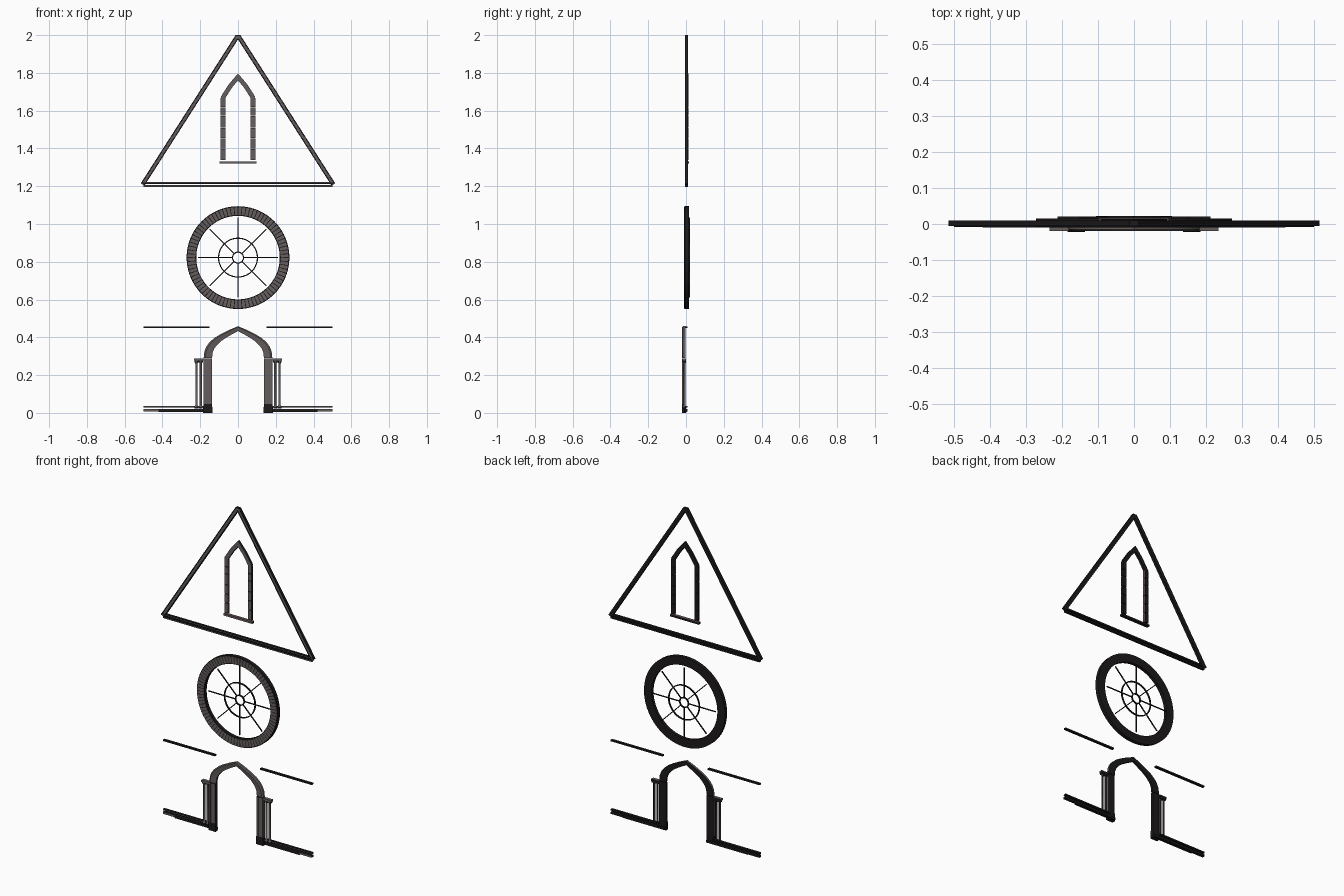
import bpy, bmesh, math
from mathutils import Vector

if "Cube" in bpy.data.objects:
    bpy.data.objects.remove(bpy.data.objects["Cube"])


def material(name, color):
    m = bpy.data.materials.new(name)
    m.diffuse_color = (*color, 1)
    m.use_nodes = True
    m.node_tree.nodes["Principled BSDF"].inputs["Base Color"].default_value = m.diffuse_color
    return m


black = material("blackened_stone", (0.012, 0.010, 0.010))
grey = material("grey_stone", (0.13, 0.112, 0.111))
brown = material("brown_stone", (0.13, 0.088, 0.082))


def finish(name, bm, paint=None, smooth=False):
    """Store the mesh; paint(normal, centre) gives 0 black, 1 grey or 2 brown."""
    bmesh.ops.recalc_face_normals(bm, faces=bm.faces)
    bm.normal_update()
    for f in bm.faces:
        f.material_index = int(paint(f.normal, f.calc_center_median())) if paint else 0
    me = bpy.data.meshes.new(name)
    bm.to_mesh(me)
    bm.free()
    for m in (black, grey, brown):
        me.materials.append(m)
    ob = bpy.data.objects.new(name, me)
    bpy.context.collection.objects.link(ob)
    if smooth:
        bpy.ops.object.select_all(action='DESELECT')
        ob.select_set(True)
        bpy.context.view_layer.objects.active = ob
        bpy.ops.object.shade_smooth_by_angle(angle=math.radians(30))


def facing_front(n, c):
    return n.y < -.5


def not_back(n, c):
    return n.y < .3 and n.z > -.5


def add_box(bm, xa, xb, y0, y1, z0, z1):
    x0, x1 = sorted((xa, xb))
    for p in bmesh.ops.create_cube(bm, size=1)["verts"]:
        p.co = ((x0 + x1) / 2 + p.co.x * (x1 - x0),
                (y0 + y1) / 2 + p.co.y * (y1 - y0),
                (z0 + z1) / 2 + p.co.z * (z1 - z0))


def add_sweep(bm, path, section, closed=False):
    """Sweep an (offset, y) section along an (x, z) path with mitred corners."""
    pts = [Vector(p) for p in path]
    n = len(pts)
    rings = []
    for i, p in enumerate(pts):
        a = pts[i - 1] if (closed or i > 0) else None
        b = pts[(i + 1) % n] if (closed or i < n - 1) else None
        d1 = (p - a).normalized() if a is not None else (b - p).normalized()
        d2 = (b - p).normalized() if b is not None else d1
        n1, n2 = Vector((-d1.y, d1.x)), Vector((-d2.y, d2.x))
        m = (n1 + n2) / (1 + n1.dot(n2))
        rings.append([bm.verts.new((p.x + m.x * o, y, p.y + m.y * o)) for o, y in section])
    k = len(section)
    for i in range(n if closed else n - 1):
        r, s = rings[i], rings[(i + 1) % n]
        for j in range(k):
            bm.faces.new((r[j], r[(j + 1) % k], s[(j + 1) % k], s[j]))
    if not closed:
        bm.faces.new(rings[0])
        bm.faces.new(rings[-1])


def flat(w, y0, y1):
    return [(0, y0), (w, y0), (w, y1), (0, y1)]


def circle(r, n, cz):
    return [(r * math.cos(2 * math.pi * i / n), cz + r * math.sin(2 * math.pi * i / n))
            for i in range(n)]


def add_lathe(bm, cx, cy, profile, n=12):
    rings = [[bm.verts.new((cx + r * math.cos(2 * math.pi * i / n),
                            cy + r * math.sin(2 * math.pi * i / n), z)) for i in range(n)]
             for r, z in profile]
    for r, s in zip(rings, rings[1:]):
        for i in range(n):
            bm.faces.new((r[i], r[(i + 1) % n], s[(i + 1) % n], s[i]))
    bm.faces.new(rings[0])
    bm.faces.new(rings[-1])


# Gable: raking moulding with a wide grey band, and two-bar base moulding
bm = bmesh.new()
add_sweep(bm, [(-.515, 1.215), (-.0125, 2.0), (.0125, 2.0), (.515, 1.215)],
          [(0, -.006), (-.0045, -.006), (-.005, -.004), (-.018, -.004), (-.0185, -.006),
           (-.023, -.006), (-.023, .010), (0, .010)])
finish("gable_rake", bm, lambda n, c: n.y < -.5 and c.y > -.005)
bm = bmesh.new()
for w, z0, z1 in ((.5, 1.196, 1.206), (.505, 1.213, 1.223)):
    add_box(bm, -w, w, -.005, .010, z0, z1)
    add_box(bm, -w, w, -.006, -.004, z0 + .003, z1 - .003)
finish("gable_base", bm, lambda n, c: n.y < -.5 and c.y < -.0055)

# Lancet window: block jambs with brown reveals, pointed head, sill
bm = bmesh.new()
courses = [1.338, 1.40, 1.455, 1.51, 1.575, 1.62, 1.67]
for s in (-1, 1):
    for a, b in zip(courses, courses[1:]):
        add_box(bm, s * .066, s * .092, 0, .014, a, b - .003)
finish("lancet_jambs", bm, lambda n, c: 1 if n.y < -.5 else 2 if n.x * c.x < -.01 else 0)
bm = bmesh.new()
add_sweep(bm, [(-.092, 1.672), (-.05, 1.738), (0, 1.797), (.05, 1.738), (.092, 1.672)],
          flat(-.024, 0, .014))
finish("lancet_head", bm, facing_front)
bm = bmesh.new()
add_box(bm, -.097, .097, -.003, .016, 1.319, 1.331)
finish("lancet_sill", bm, lambda n, c: 2 if n.z > .5 else n.y < -.5)

# Rose window: ring of grey voussoirs with dark joints, thin tracery behind
CZ, BLOCKS = .822, 80
bm = bmesh.new()
step = 2 * math.pi / BLOCKS
angles = [step * (i + t) for i in range(BLOCKS) for t in (-.12, .12)]
add_sweep(bm, [(.272 * math.cos(a), CZ + .272 * math.sin(a)) for a in angles],
          [(0, -.006), (.003, -.010), (.048, -.008), (.051, -.004), (.051, .015), (0, .015)],
          closed=True)


def voussoir(n, c):
    t = (math.atan2(c.z - CZ, c.x) / step) % 1
    return n.y < -.8 and .2 < t < .8


finish("rose_ring", bm, voussoir, True)
bm = bmesh.new()
for r in (.032, .106):
    add_sweep(bm, circle(r, 40, CZ), flat(.006, .014, .022), closed=True)
for i in range(8):
    c, s = math.cos(i * math.pi / 4), math.sin(i * math.pi / 4)
    o = Vector((s * .0025, -c * .0025))
    add_sweep(bm, [(c * .028 + o.x, CZ + s * .028 + o.y), (c * .212 + o.x, CZ + s * .212 + o.y)],
              flat(.005, .015, .021))
finish("rose_tracery", bm)

# Doorway: pointed arch, jambs and jamb bases
half_out = [(.182, .291), (.178, .325), (.168, .351), (.151, .374), (.125, .397),
            (.095, .415), (.05, .438), (0, .459)]
half_in = [(.137, .291), (.134, .319), (.126, .340), (.112, .358), (.093, .377),
           (.069, .394), (.037, .413), (0, .433)]
bm = bmesh.new()
for s in (-1, 1):
    rings = [[bm.verts.new((s * x, y, z)) for (x, z), y in
              ((o, -.015), ((o[0] * .8 + i[0] * .2, o[1] * .8 + i[1] * .2), -.020), (i, -.015),
               (i, -.002), (o, -.002))] for o, i in zip(half_out, half_in)]
    for r, t in zip(rings, rings[1:]):
        for j in range(5):
            bm.faces.new((r[j], r[(j + 1) % 5], t[(j + 1) % 5], t[j]))
    bm.faces.new(rings[0])
bmesh.ops.remove_doubles(bm, verts=bm.verts, dist=.0001)
finish("door_arch", bm, lambda n, c: n.y < -.3 or n.z > .3 or n.x * c.x > .05, True)
bm = bmesh.new()
for s in (-1, 1):
    add_box(bm, s * .137, s * .183, -.018, -.002, .04, .288)
    for k in range(3):
        x = .145 + k * .015
        add_box(bm, s * (x - .005), s * (x + .005), -.020, -.010, .045, .288)
finish("door_jambs", bm, lambda n, c: n.y < -.5 or n.x * c.x > .15)
bm = bmesh.new()
for s in (-1, 1):
    add_box(bm, s * .136, s * .184, -.022, -.001, 0, .030)
    add_box(bm, s * .1365, s * .1835, -.021, -.0015, .030, .048)
finish("door_jamb_bases", bm)

# Paired colonnettes with capitals on each side of the door
bm = bmesh.new()
for s in (-1, 1):
    for x in (.197, .220):
        add_lathe(bm, s * x, -.009, [(.010, .022), (.010, .032), (.006, .040), (.006, .262),
                                     (.008, .266), (.010, .280)])
finish("door_colonnettes", bm, lambda n, c: n.y < .3 and c.z > .035, True)
bm = bmesh.new()
for s in (-1, 1):
    add_box(bm, s * .182, s * .234, -.019, .001, .277, .289)
    add_box(bm, s * .186, s * .231, -.017, .000, .268, .277)
finish("door_capitals", bm, lambda n, c: not_back(n, c) and c.z > .275)

# Wall courses: two-bar plinth and thin string course
bm = bmesh.new()
for s in (-1, 1):
    add_box(bm, s * .182, s * .5, -.008, .009, .008, .020)
    add_box(bm, s * .182, s * .5, -.006, .009, .028, .037)
    add_box(bm, s * .182, s * .5, -.007, -.005, .0305, .0345)
    add_box(bm, s * .14, s * .42, -.010, .006, .004, .019)
finish("plinth", bm, lambda n, c: n.y < -.5 and -.0085 < c.y < -.0065)
bm = bmesh.new()
for s in (-1, 1):
    add_box(bm, s * .152, s * .5, -.006, .009, .449, .458)
finish("string_course", bm)
